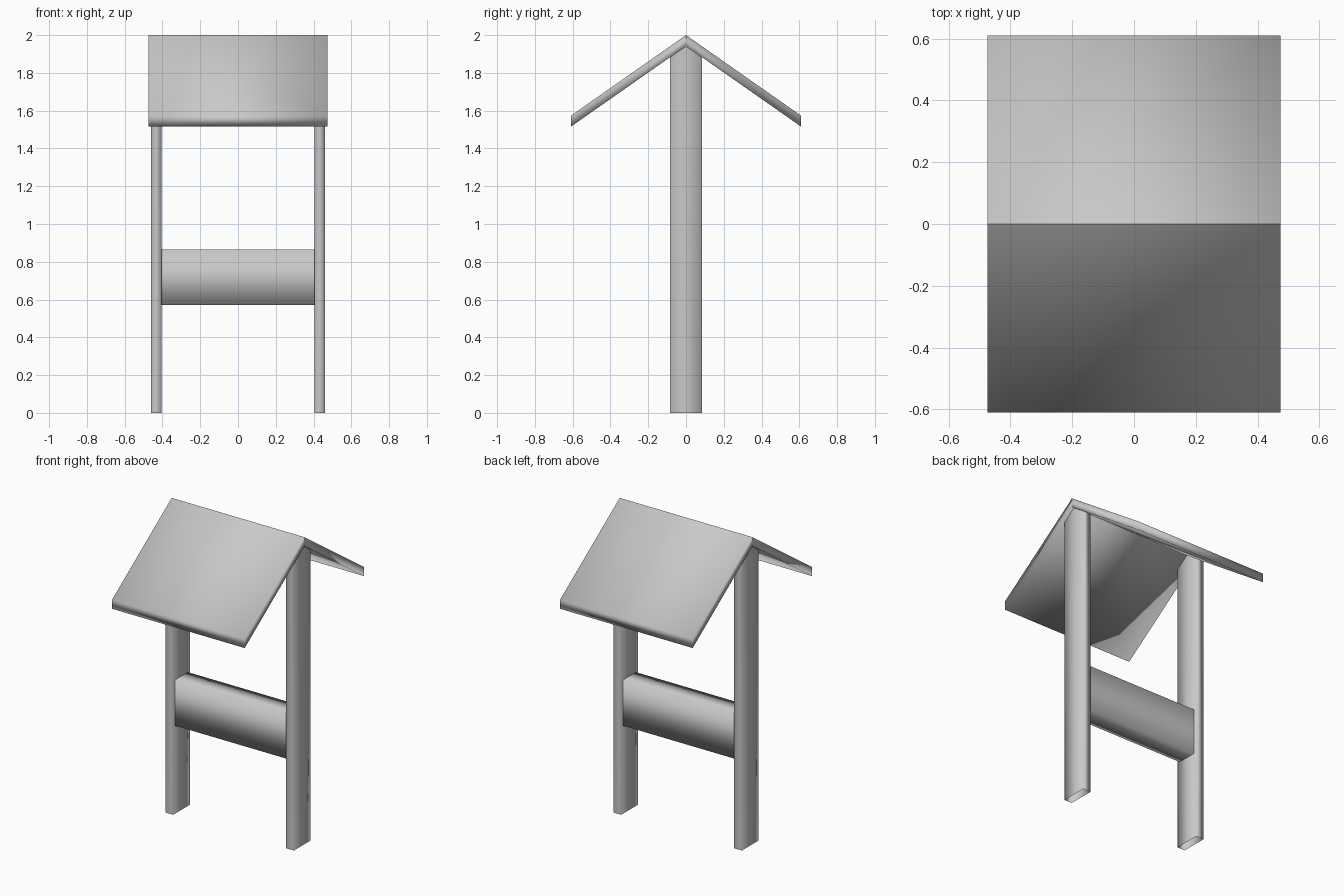
import bpy, bmesh

if "Cube" in bpy.data.objects:
    bpy.data.objects.remove(bpy.data.objects["Cube"])

grey = bpy.data.materials.new("light grey")
grey.diffuse_color = (0.58, 0.58, 0.58, 1)
grey.use_nodes = True
grey.node_tree.nodes["Principled BSDF"].inputs["Base Color"].default_value = grey.diffuse_color


def prism(name, profile, x0, x1, caps=True, skip=()):
    """Extrude a y-z profile from x0 to x1; skip lists the edges left open."""
    bm = bmesh.new()
    a = [bm.verts.new((x0, y, z)) for y, z in profile]
    b = [bm.verts.new((x1, y, z)) for y, z in profile]
    n = len(profile)
    for i in range(n):
        if i not in skip:
            j = (i + 1) % n
            bm.faces.new((a[i], a[j], b[j], b[i]))
    if caps:
        bm.faces.new(a[::-1])
        bm.faces.new(b)
    bmesh.ops.recalc_face_normals(bm, faces=bm.faces)
    mesh = bpy.data.meshes.new(name)
    bm.to_mesh(mesh)
    bm.free()
    for p in mesh.polygons:
        p.use_smooth = True
    mesh.materials.append(grey)
    ob = bpy.data.objects.new(name, mesh)
    bpy.context.collection.objects.link(ob)
    return ob


# Posts: gabled tops under the roof, open at the foot and where they meet the roof
post = [(-0.085, 0), (0.085, 0), (0.085, 1.882), (0, 1.941), (-0.085, 1.882)]
for side, x0, x1 in (("left", -0.46, -0.405), ("right", 0.405, 0.46)):
    prism(side + "_post", post, x0, x1, skip=(0, 2, 3))

# Cross board between the posts, ends butting against them
prism("cross_board", [(-0.067, 0.57), (0.067, 0.57), (0.067, 0.865), (-0.067, 0.865)],
      -0.405, 0.405, caps=False)

# Roof slabs: plumb-cut eaves, meeting at the ridge
for side, s in (("front", -1), ("back", 1)):
    prism(side + "_roof", [(0, 2.0), (s * 0.61, 1.573), (s * 0.61, 1.515), (0, 1.942)],
          -0.475, 0.475, skip=(3,))
